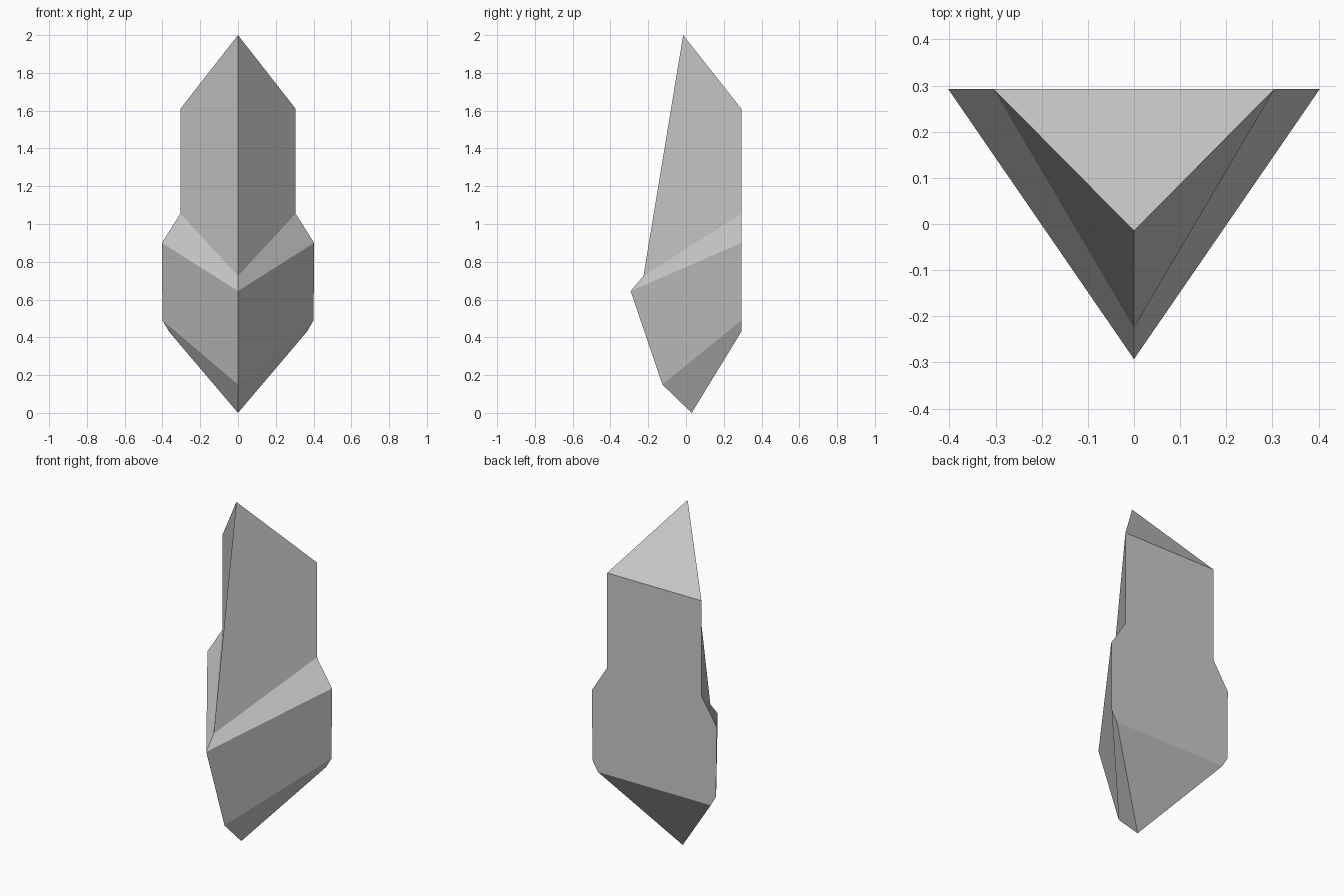
import bpy, bmesh

if "Cube" in bpy.data.objects:
    bpy.data.objects.remove(bpy.data.objects["Cube"])

BACK_Y = 0.293
# Tilted triangular rings, bottom to top: front y, front z, back half width, back z
RINGS = [
    (0.03, 0.0, 0.365, 0.43),
    (-0.125, 0.15, 0.40, 0.49),
    (-0.293, 0.645, 0.403, 0.90),
    (-0.225, 0.725, 0.305, 1.055),
    (-0.015, 2.0, 0.305, 1.61),
]

bm = bmesh.new()
rings = []
for fy, fz, hw, bz in RINGS:
    rings.append([bm.verts.new(p) for p in
                  ((0, fy, fz), (hw, BACK_Y, bz), (-hw, BACK_Y, bz))])

# Walls between neighbouring rings
for low, high in zip(rings, rings[1:]):
    for i in range(3):
        j = (i + 1) % 3
        bm.faces.new((low[i], low[j], high[j], high[i]))

# Slanted end facets
bm.faces.new(reversed(rings[0]))
bm.faces.new(rings[-1])
bmesh.ops.recalc_face_normals(bm, faces=bm.faces)

mesh = bpy.data.meshes.new("crystal_shard")
bm.to_mesh(mesh)
bm.free()
shard = bpy.data.objects.new("crystal_shard", mesh)
bpy.context.collection.objects.link(shard)
